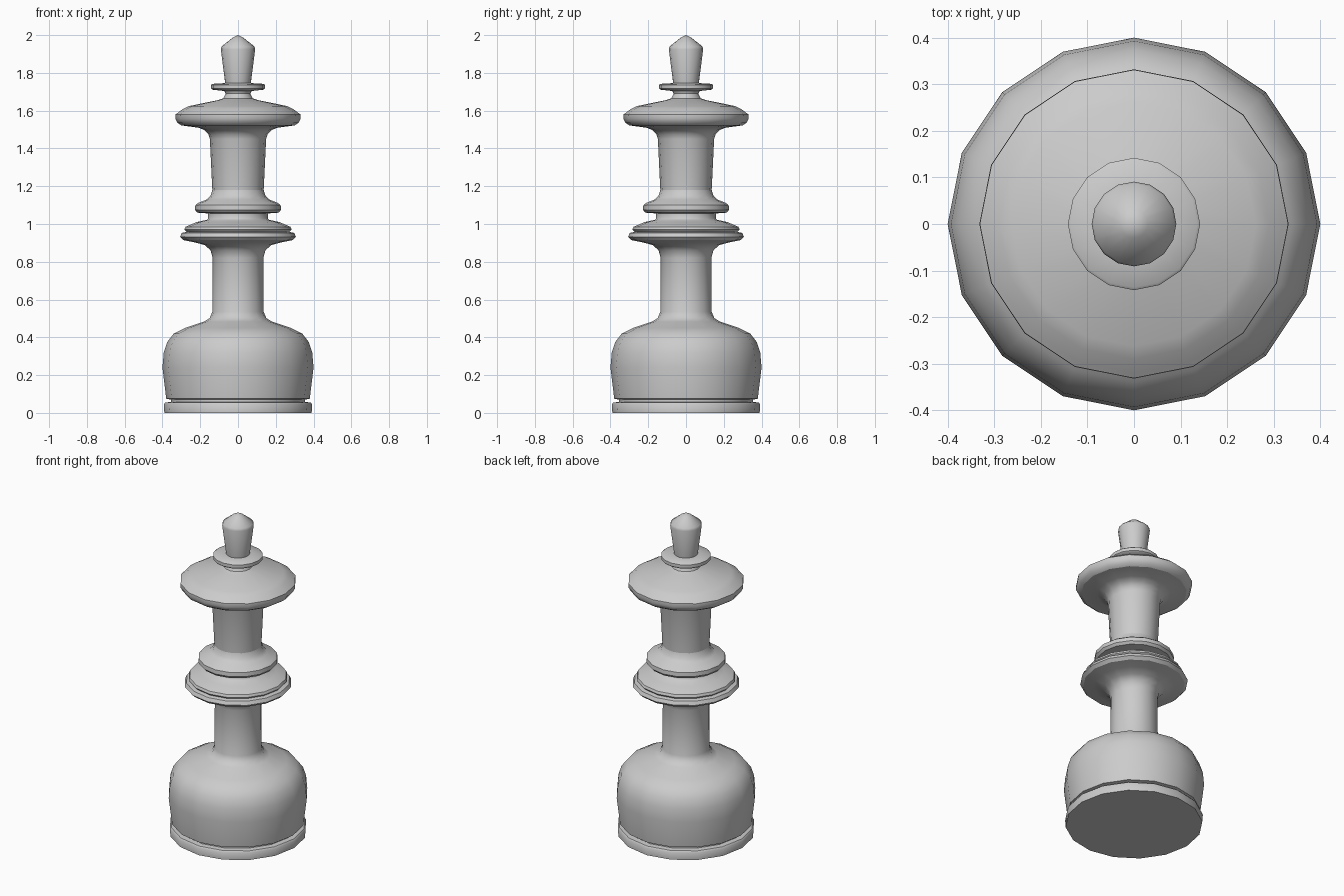
import bpy, bmesh
from math import cos, sin, pi, radians

SIDES = 16


def lathe(name, profile):
    """Revolve (radius, height) points around z; zero radius makes a pole."""
    bm = bmesh.new()
    rings = []
    for r, z in profile:
        n = SIDES if r else 1
        rings.append([bm.verts.new((r * cos(2 * pi * i / SIDES),
                                    r * sin(2 * pi * i / SIDES), z)) for i in range(n)])
    for a, b in zip(rings, rings[1:]):
        for i in range(SIDES):
            j = (i + 1) % SIDES
            if len(a) == 1:
                bm.faces.new((a[0], b[j], b[i]))
            elif len(b) == 1:
                bm.faces.new((a[i], a[j], b[0]))
            else:
                bm.faces.new((a[i], a[j], b[j], b[i]))
    mesh = bpy.data.meshes.new(name)
    bm.to_mesh(mesh)
    bm.free()
    obj = bpy.data.objects.new(name, mesh)
    bpy.context.collection.objects.link(obj)
    bpy.ops.object.select_all(action='DESELECT')
    obj.select_set(True)
    bpy.context.view_layer.objects.active = obj
    bpy.ops.object.shade_smooth_by_angle(angle=radians(42))


# Foot disc with groove above it
lathe("foot", [(0, 0), (0.39, 0), (0.393, 0.045), (0.385, 0.055),
               (0.355, 0.058), (0.355, 0.07)])

# Rounded base, shaft and flare up to the lower collar
lathe("base_and_shaft", [(0.355, 0.07), (0.38, 0.075), (0.4, 0.24), (0.393, 0.32),
                         (0.375, 0.375), (0.34, 0.42), (0.28, 0.45), (0.18, 0.483),
                         (0.15, 0.502), (0.136, 0.535), (0.134, 0.82), (0.145, 0.86),
                         (0.175, 0.888), (0.23, 0.903), (0.29, 0.915)])

# Double lower collar
lathe("lower_collar", [(0.29, 0.915), (0.307, 0.932), (0.297, 0.953), (0.273, 0.958),
                       (0.284, 0.97), (0.278, 0.985), (0.22, 1.01), (0.165, 1.022),
                       (0.158, 1.03), (0.158, 1.056)])

# Upper ring
lathe("upper_ring", [(0.158, 1.056), (0.215, 1.06), (0.228, 1.075), (0.226, 1.1),
                     (0.21, 1.112), (0.165, 1.13), (0.145, 1.15), (0.136, 1.18)])

# Tapered neck
lathe("neck", [(0.136, 1.18), (0.149, 1.45), (0.157, 1.475), (0.177, 1.497),
               (0.21, 1.51), (0.3, 1.522)])

# Wide crown plate
lathe("crown_plate", [(0.3, 1.522), (0.32, 1.535), (0.332, 1.558), (0.331, 1.58),
                      (0.32, 1.588), (0.29, 1.61), (0.262, 1.624), (0.11, 1.655),
                      (0.078, 1.665), (0.066, 1.69)])

# Small disc under the finial
lathe("finial_disc", [(0.066, 1.69), (0.072, 1.704), (0.135, 1.711), (0.142, 1.717),
                      (0.142, 1.737), (0.136, 1.742), (0.068, 1.746)])

# Flared finial with pointed cap
lathe("finial", [(0.068, 1.746), (0.091, 1.925), (0.087, 1.94),
                 (0.03, 1.985), (0, 2.0)])
